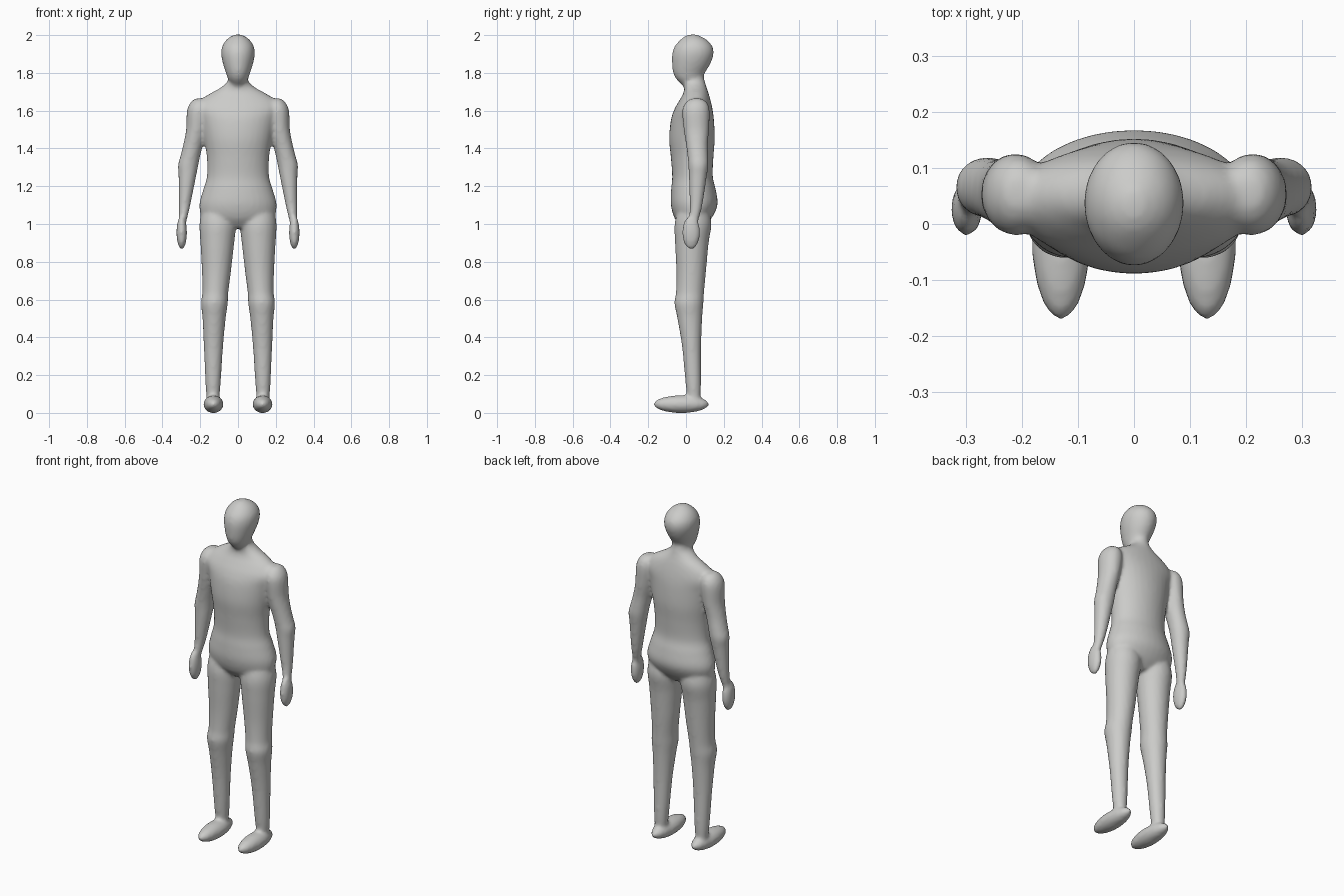
import bpy
import bmesh
from math import sin, cos, pi
from mathutils import Matrix, Vector

default_cube = bpy.data.objects.get("Cube")
if default_cube:
    bpy.data.objects.remove(default_cube, do_unlink=True)

SIDES = 32
STEPS = 5
bm = bmesh.new()


def catmull(a, b, c, d, t):
    """Smoothly interpolate between rows b and c."""
    return [0.5 * (2 * q + (r - p) * t + (2 * p - 5 * q + 4 * r - s) * t ** 2
                   + (3 * q - p - 3 * r + s) * t ** 3)
            for p, q, r, s in zip(a, b, c, d)]


def loft(rows, side=1):
    """Closed tube through rows of (z, x inner, x outer, y front, y back)."""
    dense = []
    for i in range(len(rows) - 1):
        a, d = rows[max(i - 1, 0)], rows[min(i + 2, len(rows) - 1)]
        dense += [catmull(a, rows[i], rows[i + 1], d, k / STEPS) for k in range(STEPS)]
    dense.append(rows[-1])
    rings = []
    for z, x_in, x_out, front, back in dense:
        mid_x, mid_y = (x_in + x_out) / 2, (front + back) / 2
        rad_x, rad_y = (x_out - x_in) / 2, (back - front) / 2
        angles = [2 * pi * k / SIDES for k in range(SIDES)]
        rings.append([bm.verts.new((side * (mid_x + rad_x * cos(a)), mid_y + rad_y * sin(a), z))
                      for a in angles])
    for low, high in zip(rings, rings[1:]):
        for k in range(SIDES):
            n = (k + 1) % SIDES
            bm.faces.new((low[k], low[n], high[n], high[k]))
    bm.faces.new(rings[0])
    bm.faces.new(rings[-1])


def centred(rows):
    """Turn (z, half width, y front, y back) into symmetric loft rows."""
    return [(z, -half, half, front, back) for z, half, front, back in rows]


def ellipsoid(centre, radii):
    matrix = Matrix.Translation(centre) @ Matrix.Diagonal(Vector((*radii, 1)))
    bmesh.ops.create_uvsphere(bm, u_segments=SIDES, v_segments=SIDES // 2,
                              radius=1, matrix=matrix)


# Torso from pelvis to neck
loft(centred([
    (0.98, 0.10, -0.02, 0.09),
    (1.03, 0.185, -0.06, 0.135),
    (1.10, 0.205, -0.08, 0.167),
    (1.18, 0.185, -0.079, 0.158),
    (1.25, 0.165, -0.073, 0.142),
    (1.35, 0.165, -0.08, 0.145),
    (1.45, 0.18, -0.089, 0.152),
    (1.55, 0.20, -0.08, 0.148),
    (1.61, 0.225, -0.06, 0.14),
    (1.655, 0.20, -0.035, 0.13),
    (1.69, 0.15, -0.015, 0.12),
    (1.72, 0.095, -0.01, 0.11),
    (1.755, 0.055, -0.02, 0.10),
    (1.80, 0.05, -0.02, 0.09),
]))

# Egg-shaped head, narrowing to the chin
loft(centred([
    (1.735, 0.03, -0.02, 0.06),
    (1.765, 0.052, -0.05, 0.08),
    (1.80, 0.064, -0.068, 0.10),
    (1.85, 0.08, -0.074, 0.13),
    (1.90, 0.089, -0.073, 0.146),
    (1.94, 0.084, -0.06, 0.14),
    (1.975, 0.062, -0.03, 0.11),
    (1.997, 0.03, 0.00, 0.07),
    (2.004, 0.008, 0.03, 0.05),
]))

ARM = [
    (1.665, 0.18, 0.225, 0.03, 0.08),
    (1.645, 0.16, 0.25, 0.00, 0.11),
    (1.60, 0.15, 0.27, -0.02, 0.125),
    (1.50, 0.165, 0.275, -0.012, 0.122),
    (1.42, 0.185, 0.29, 0.00, 0.116),
    (1.36, 0.20, 0.305, 0.008, 0.118),
    (1.31, 0.21, 0.318, 0.012, 0.119),
    (1.25, 0.222, 0.315, 0.015, 0.11),
    (1.10, 0.252, 0.313, 0.02, 0.087),
    (1.02, 0.271, 0.313, 0.015, 0.067),
    (0.97, 0.28, 0.315, 0.01, 0.055),
]
LEG = [
    (1.08, 0.02, 0.19, -0.04, 0.12),
    (1.00, 0.01, 0.204, -0.06, 0.135),
    (0.90, 0.02, 0.199, -0.058, 0.12),
    (0.75, 0.037, 0.191, -0.051, 0.106),
    (0.64, 0.051, 0.189, -0.053, 0.096),
    (0.58, 0.054, 0.196, -0.061, 0.092),
    (0.50, 0.065, 0.188, -0.046, 0.086),
    (0.35, 0.079, 0.181, -0.021, 0.08),
    (0.15, 0.092, 0.172, -0.002, 0.08),
    (0.06, 0.10, 0.165, 0.01, 0.075),
]

# Arms, hands, legs and feet on both sides
for side in (1, -1):
    loft(ARM, side)
    ellipsoid((side * 0.298, 0.027, 0.955), (0.028, 0.048, 0.09))
    loft(LEG, side)
    ellipsoid((side * 0.13, -0.025, 0.046), (0.053, 0.147, 0.047))

bmesh.ops.recalc_face_normals(bm, faces=bm.faces[:])
mesh = bpy.data.meshes.new("body")
bm.to_mesh(mesh)
bm.free()
body = bpy.data.objects.new("body", mesh)
bpy.context.collection.objects.link(body)

# Plain grey skin
grey = bpy.data.materials.new("plain_grey")
grey.use_nodes = True
colour = (0.6, 0.6, 0.585, 1)
grey.diffuse_color = colour
grey.node_tree.nodes["Principled BSDF"].inputs["Base Color"].default_value = colour
mesh.materials.append(grey)

# Fuse the parts into one skin and soften the joins
fuse = body.modifiers.new("fuse", "REMESH")
fuse.mode = "VOXEL"
fuse.voxel_size = 0.01
fuse.use_smooth_shade = True
soften = body.modifiers.new("soften", "SMOOTH")
soften.factor = 0.5
soften.iterations = 7
